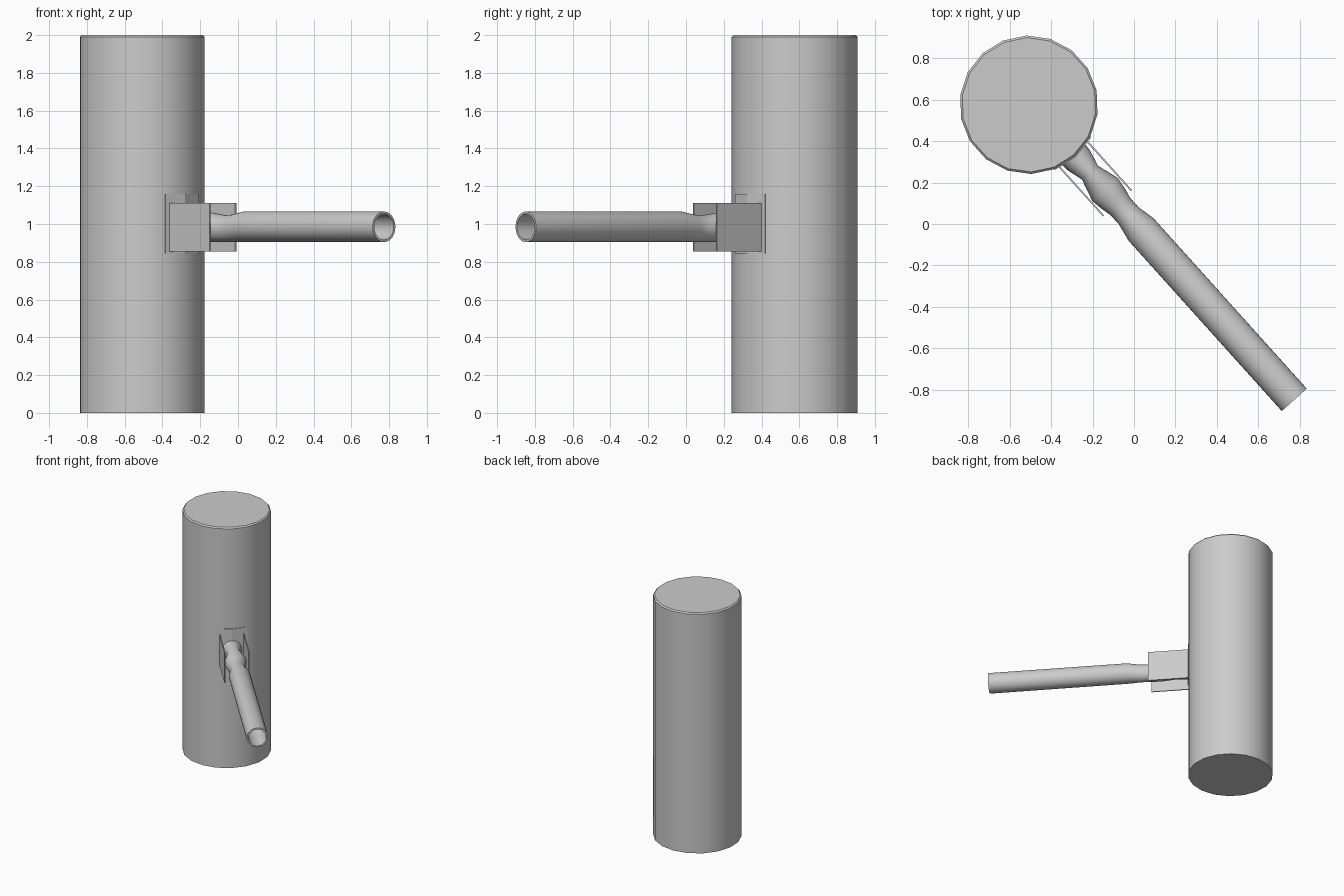
import bpy, bmesh
from math import sin, cos, pi, atan2, radians
from mathutils import Matrix

if "Cube" in bpy.data.objects:
    bpy.data.objects.remove(bpy.data.objects["Cube"])

# Local frame: origin on the column axis, +x along the pipe
ANGLE = atan2(-1.423, 1.28)
FRAME = Matrix.Translation((-0.507, 0.575, 0)) @ Matrix.Rotation(ANGLE, 4, 'Z')
R = 0.334


def finish(name, bm, smooth=None):
    bmesh.ops.recalc_face_normals(bm, faces=bm.faces)
    bm.transform(FRAME)
    mesh = bpy.data.meshes.new(name)
    bm.to_mesh(mesh)
    bm.free()
    ob = bpy.data.objects.new(name, mesh)
    bpy.context.collection.objects.link(ob)
    if smooth:
        bpy.ops.object.select_all(action='DESELECT')
        ob.select_set(True)
        bpy.context.view_layer.objects.active = ob
        bpy.ops.object.shade_smooth_by_angle(angle=radians(smooth))
    return ob


def loft(bm, rings, cap_start=False, cap_end=False):
    loops = [[bm.verts.new(p) for p in ring] for ring in rings]
    n = len(loops[0])
    for a, b in zip(loops, loops[1:]):
        for i in range(n):
            j = (i + 1) % n
            bm.faces.new((a[i], a[j], b[j], b[i]))
    if cap_start:
        bm.faces.new(loops[0])
    if cap_end:
        bm.faces.new(loops[-1])


def circle(r, z, n=18):
    return [(r * cos(2 * pi * i / n), r * sin(2 * pi * i / n), z) for i in range(n)]


def section(u, half, bottom, top, n=32):
    mid, h = (top + bottom) / 2, (top - bottom) / 2
    return [(u, half * cos(2 * pi * i / n), mid + h * sin(2 * pi * i / n)) for i in range(n)]


# Column with a small bevel round the top
bm = bmesh.new()
loft(bm, [circle(R, 0), circle(R, 1.99), circle(R - 0.01, 2)], True, True)
finish("column", bm, 35)

# Curved mounting plate wrapped on the column
bm = bmesh.new()
angles = [radians(a) for a in (-20.6, 0, 20.6)]
outline = [((R + 0.005) * cos(a), (R + 0.005) * sin(a)) for a in angles]
outline += [((R - 0.03) * cos(a), (R - 0.03) * sin(a)) for a in reversed(angles)]
loft(bm, [[(x, y, z) for x, y in outline] for z in (0.845, 1.16)], True, True)
finish("mounting_plate", bm)

# Pair of bracket cheeks either side of the pipe
for name, side in (("left_cheek", 1), ("right_cheek", -1)):
    bm = bmesh.new()
    bmesh.ops.create_cube(bm, size=1, matrix=Matrix.Translation((0.474, side * 0.091, 0.983))
                          @ Matrix.Diagonal((0.33, 0.008, 0.256, 1)))
    finish(name, bm)

# Hollow pipe, pinched where it meets the bracket
profile = [(0.31, 0.076, 0.905, 1.06), (0.36, 0.072, 0.905, 1.06), (0.44, 0.051, 0.905, 1.06),
           (0.55, 0.083, 0.905, 1.06), (0.61, 0.074, 0.905, 1.052), (0.66, 0.063, 0.905, 1.046),
           (0.72, 0.063, 0.905, 1.05), (0.81, 0.081, 0.905, 1.066), (1.914, 0.081, 0.904, 1.066)]
T = 0.012
outer = [section(*p) for p in profile]
inner = [section(u, w - T, b + T, t - T) for u, w, b, t in reversed(profile)]
bm = bmesh.new()
loft(bm, outer + inner)
finish("pipe", bm, 35)
